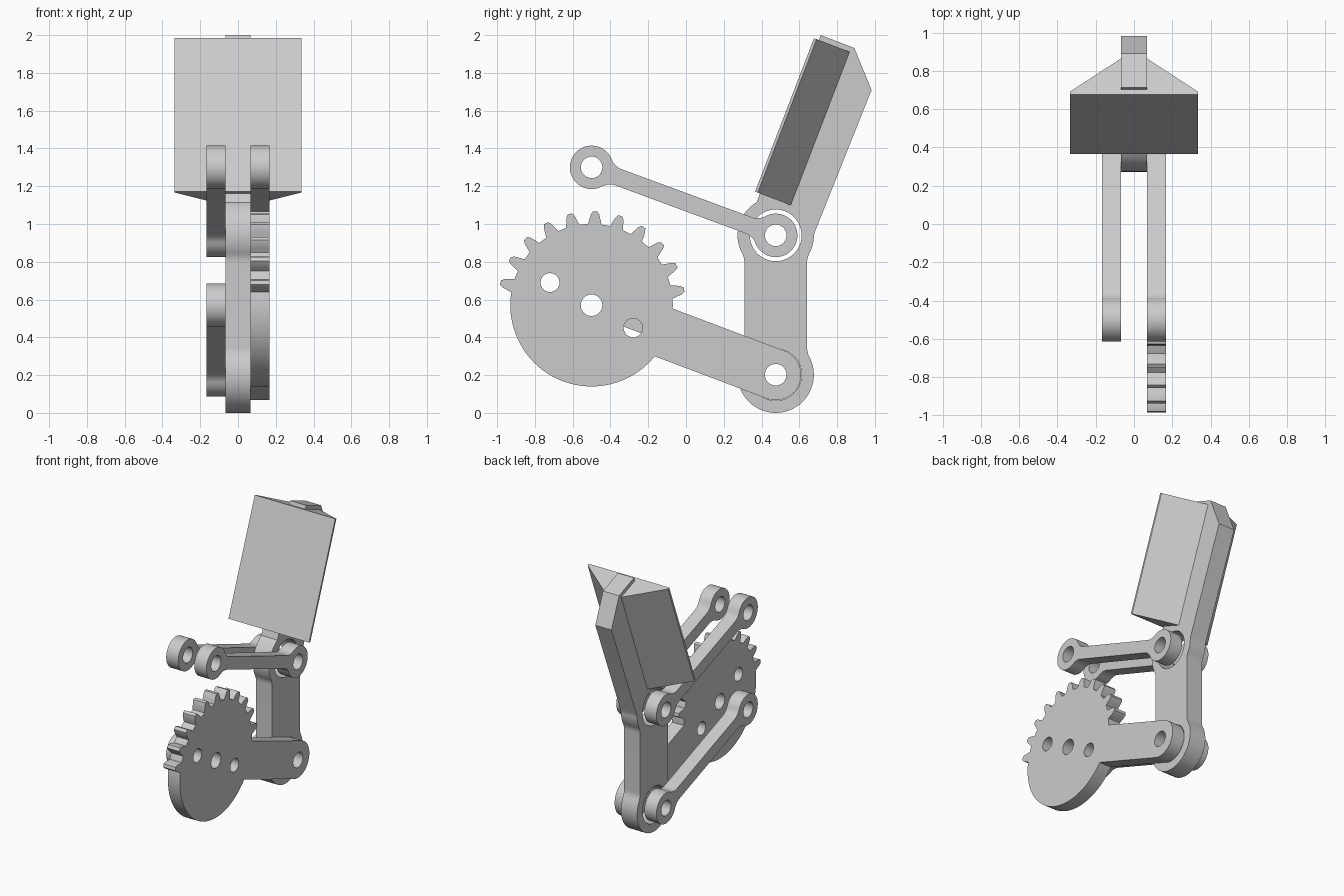
import bpy, bmesh
from math import sin, cos, radians, degrees, sqrt, atan2, asin
from mathutils import Matrix, Vector

cube = bpy.data.objects.get("Cube")
if cube:
    bpy.data.objects.remove(cube, do_unlink=True)

grey = bpy.data.materials.new("light_grey")
grey.use_nodes = True
grey.diffuse_color = (0.6, 0.6, 0.6, 1)
grey.node_tree.nodes["Principled BSDF"].inputs["Base Color"].default_value = (0.6, 0.6, 0.6, 1)

# Joint positions in the side plane (y, z)
LOW = Vector((0.475, 0.202))
KNEE = Vector((0.475, 0.94))
HUB = Vector((-0.5, 0.57))
FRONT = Vector((-0.5, 1.3))
HALF_BODY, LINK_X, HALF_LINK = 0.067, 0.117, 0.05
TILT = radians(21)


def arc(c, r, a0, a1, n=24):
    """Points on an arc, angles in degrees."""
    return [Vector((c[0] + r * cos(radians(a0 + (a1 - a0) * i / n)),
                    c[1] + r * sin(radians(a0 + (a1 - a0) * i / n)))) for i in range(n + 1)]


def circle(c, r):
    return arc(c, r, 0, 360, 48)[:-1]


def rotate(points, angle, origin):
    m = Matrix.Rotation(angle, 2)
    return [m @ p + origin for p in points]


def finish(obj):
    obj.data.materials.clear()
    obj.data.materials.append(grey)
    bpy.ops.object.select_all(action='DESELECT')
    obj.select_set(True)
    bpy.context.view_layer.objects.active = obj
    bpy.ops.object.shade_smooth_by_angle(angle=radians(25))


def plate(name, outline, holes, x, half):
    """Extrude a side outline with round holes along x."""
    curve = bpy.data.curves.new(name, 'CURVE')
    curve.dimensions = '2D'
    curve.fill_mode = 'BOTH'
    curve.extrude = half
    for loop in [outline] + [circle(c, r) for c, r in holes]:
        s = curve.splines.new('POLY')
        s.points.add(len(loop) - 1)
        for p, q in zip(s.points, loop):
            p.co = (q[0], q[1], 0, 1)
        s.use_cyclic_u = True
    helper = bpy.data.objects.new(name + "_curve", curve)
    bpy.context.collection.objects.link(helper)
    dg = bpy.context.evaluated_depsgraph_get()
    mesh = bpy.data.meshes.new_from_object(helper.evaluated_get(dg))
    bpy.data.objects.remove(helper, do_unlink=True)
    bm = bmesh.new()
    bm.from_mesh(mesh)
    bmesh.ops.remove_doubles(bm, verts=bm.verts, dist=1e-5)
    # profile plane (x, y) becomes (y, z), thickness becomes x
    bm.transform(Matrix(((0, 0, 1, x), (1, 0, 0, 0), (0, 1, 0, 0), (0, 0, 0, 1))))
    bmesh.ops.recalc_face_normals(bm, faces=bm.faces)
    bm.to_mesh(mesh)
    bm.free()
    obj = bpy.data.objects.new(name, mesh)
    bpy.context.collection.objects.link(obj)
    finish(obj)
    return obj


def bar_end(r, w, f):
    """Fillet geometry where a bar of half width w meets a round end."""
    d = sqrt((r + f) ** 2 - (w + f) ** 2)
    return d, degrees(atan2(w + f, d))


def half_bar(length, r, w, f, end=None):
    """Far end of a bar along +x: fillet, round end, fillet."""
    d, a = bar_end(r, w, f)
    x = length - d
    head = end or arc((length, 0), r, a - 180, 180 - a, 36)
    return (arc((x, -w - f), f, 90, a, 8)[:-1] + head
            + arc((x, w + f), f, -a, -90, 8)[1:])


def link_outline(a, b, r, w, f):
    d = b - a
    near = [Vector((-p.x, -p.y)) for p in half_bar(0, r, w, f)]
    return rotate(half_bar(d.length, r, w, f) + near, atan2(d.y, d.x), a)


# Paired upper links and the single lower link
PIN = 0.057
for side, x in (("left", LINK_X), ("right", -LINK_X)):
    plate("upper_link_" + side, link_outline(FRONT, KNEE, 0.115, 0.046, 0.09),
          [(FRONT, PIN), (KNEE, PIN)], x, HALF_LINK)
plate("lower_link_right", link_outline(HUB, LOW, 0.115, 0.046, 0.09),
      [(HUB, PIN), (LOW, PIN)], -LINK_X, HALF_LINK)

# Sector gear with its drive arm
R, ARM = 0.43, 0.135
axis = LOW - HUB
slope = atan2(axis.y, axis.x)
spread = degrees(asin(ARM / R))
start, stop = degrees(slope) + spread, degrees(slope) - spread + 360
gear = arc(HUB, R, start, start + 4, 3)
for i in range(11):
    mid = 9.5 + 15.65 * i
    for r, off in ((R, -4.8), (0.455, -3.7), (0.48, -2.7), (0.497, -1.4),
                   (0.497, 1.4), (0.48, 2.7), (0.455, 3.7), (R, 4.8)):
        gear += arc(HUB, r, mid + off, mid + off, 1)[:1]
    gear += arc(HUB, R, mid + 6.4, mid + 9.2, 1)
gear += arc(HUB, R, mid + 12, stop, 60)
gear += rotate(arc((axis.length, 0), ARM, -90, 90, 36), slope, HUB)
plate("sector_gear", gear,
      [(HUB, PIN), (LOW, PIN), (Vector((-0.72, 0.69)), 0.05), (Vector((-0.28, 0.45)), 0.05)],
      LINK_X, HALF_LINK)

# Main body: column with round joints, and a tilted upper arm
ROUND, WIDE, FIL = 0.202, 0.166, 0.1
length = (KNEE - LOW).length
blend = bar_end(ROUND, WIDE, FIL)[1]
arm = [Vector((v, -u)) for u, v in
       ((0.187, 0.1), (0.198, 0.9), (0.033, 1.075), (-0.157, 1.075), (-0.157, 0.127))]
arm = rotate(arm, -TILT, Vector((length, 0)))
head = (arc((length, 0), ROUND, blend - 180, -90, 12) + arm
        + arc((length, 0), ROUND, 33, 180 - blend, 24))
foot = [Vector((-p.x, -p.y)) for p in half_bar(0, ROUND, WIDE, FIL)]
body = rotate(half_bar(length, ROUND, WIDE, FIL, head) + foot, radians(90), LOW)
plate("main_body", body, [(LOW, 0.137), (KNEE, 0.137)], 0, HALF_BODY)

# Wide wedge pad on the upper arm
right_half = [(0.335, -0.185), (0.335, -0.17), (HALF_BODY, 0.017)]
section = right_half + [(-x, u) for x, u in reversed(right_half)]
bm = bmesh.new()
face = bm.faces.new([bm.verts.new((x, u, 0.177)) for x, u in section])
top = bmesh.ops.extrude_face_region(bm, geom=[face])
bmesh.ops.translate(bm, vec=(0, 0, 0.87),
                    verts=[g for g in top["geom"] if isinstance(g, bmesh.types.BMVert)])
bm.transform(Matrix.Translation((0, KNEE.x, KNEE.y)) @ Matrix.Rotation(-TILT, 4, 'X'))
bmesh.ops.recalc_face_normals(bm, faces=bm.faces)
mesh = bpy.data.meshes.new("wedge_pad")
bm.to_mesh(mesh)
bm.free()
pad = bpy.data.objects.new("wedge_pad", mesh)
bpy.context.collection.objects.link(pad)
finish(pad)
